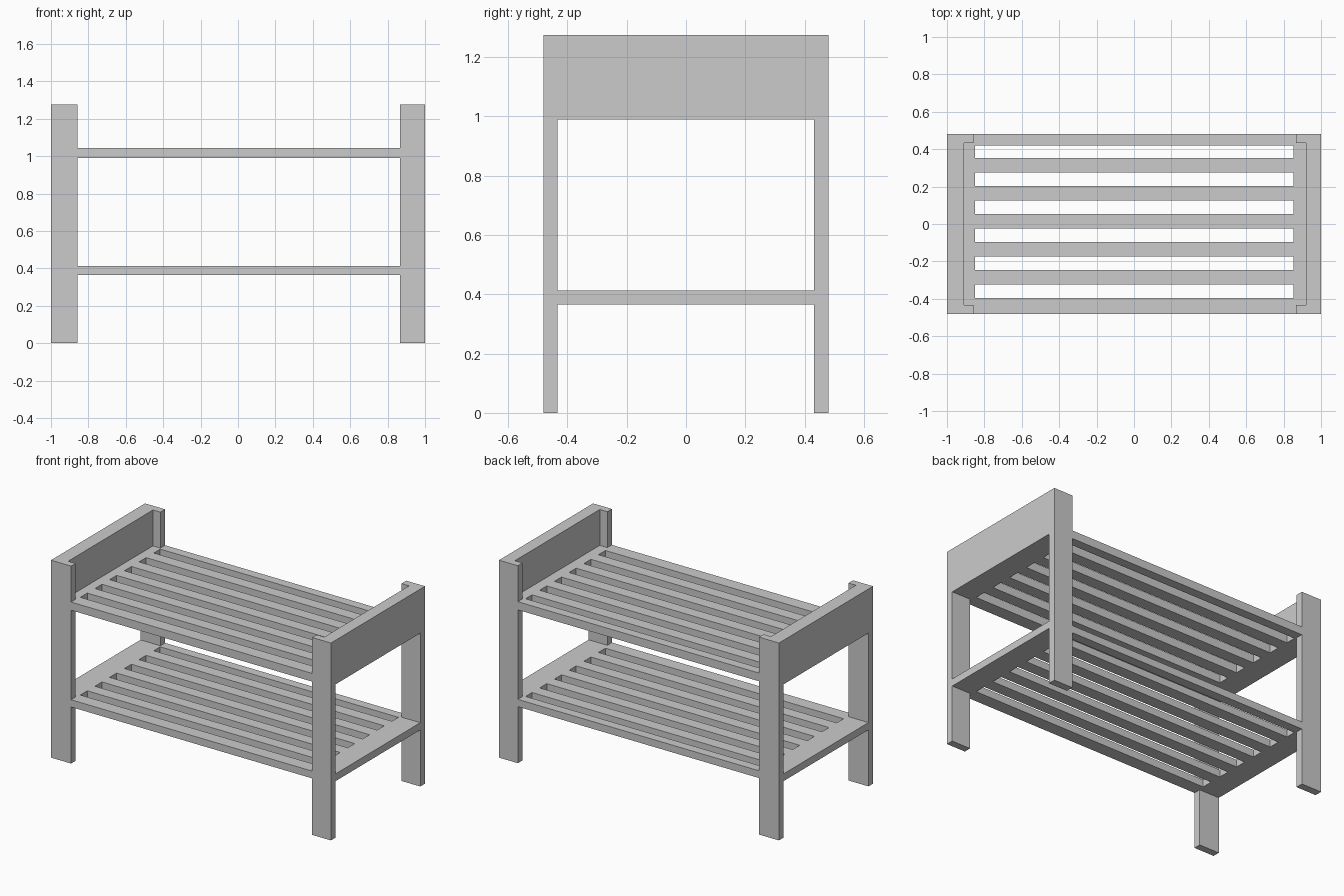
import bpy

if "Cube" in bpy.data.objects:
    bpy.data.objects.remove(bpy.data.objects["Cube"])


def box(name, x, y, z):
    """Box from (min, max) ranges on each axis."""
    verts = [(a, b, c) for a in x for b in y for c in z]
    faces = [(0, 1, 3, 2), (4, 6, 7, 5), (0, 4, 5, 1),
             (2, 3, 7, 6), (0, 2, 6, 4), (1, 5, 7, 3)]
    mesh = bpy.data.meshes.new(name)
    mesh.from_pydata(verts, [], faces)
    obj = bpy.data.objects.new(name, mesh)
    bpy.context.collection.objects.link(obj)
    return obj


HEIGHT = 1.275
Y_FRONT, Y_BACK = (-0.48, -0.434), (0.432, 0.48)
ENDS = {"left": ((-1.0, -0.857), (-1.0, -0.91), (-1.0, -0.85)),
        "right": ((0.866, 1.0), (0.92, 1.0), (0.852, 1.0))}
SHELVES = {"lower": (0.365, 0.412), "upper": (0.99, 1.043)}
inner_y = (Y_FRONT[1], Y_BACK[0])

for side, (post_x, board_x, rail_x) in ENDS.items():
    # Corner posts
    box(f"front_{side}_post", post_x, Y_FRONT, (0, HEIGHT))
    box(f"back_{side}_post", post_x, Y_BACK, (0, HEIGHT))
    # End board between the posts
    box(f"{side}_end_board", board_x, inner_y, (SHELVES["upper"][0], HEIGHT))
    # Cross rails carrying the slats
    for level, z in SHELVES.items():
        x = rail_x
        if level == "upper":  # butts against the inside of the end board
            x = (board_x[1], rail_x[1]) if side == "left" else (rail_x[0], board_x[0])
        box(f"{level}_{side}_rail", x, inner_y, z)

for level, z in SHELVES.items():
    # Edge slats, flush with the outer faces of the posts
    box(f"{level}_front_slat", (-0.857, 0.866), (-0.48, -0.395), z)
    box(f"{level}_back_slat", (-0.857, 0.866), (0.42, 0.48), z)
    # Evenly spaced inner slats
    for i in range(5):
        y = -0.324 + i * 0.15
        box(f"{level}_slat_{i + 1}", (-0.85, 0.852), (y, y + 0.078), z)
